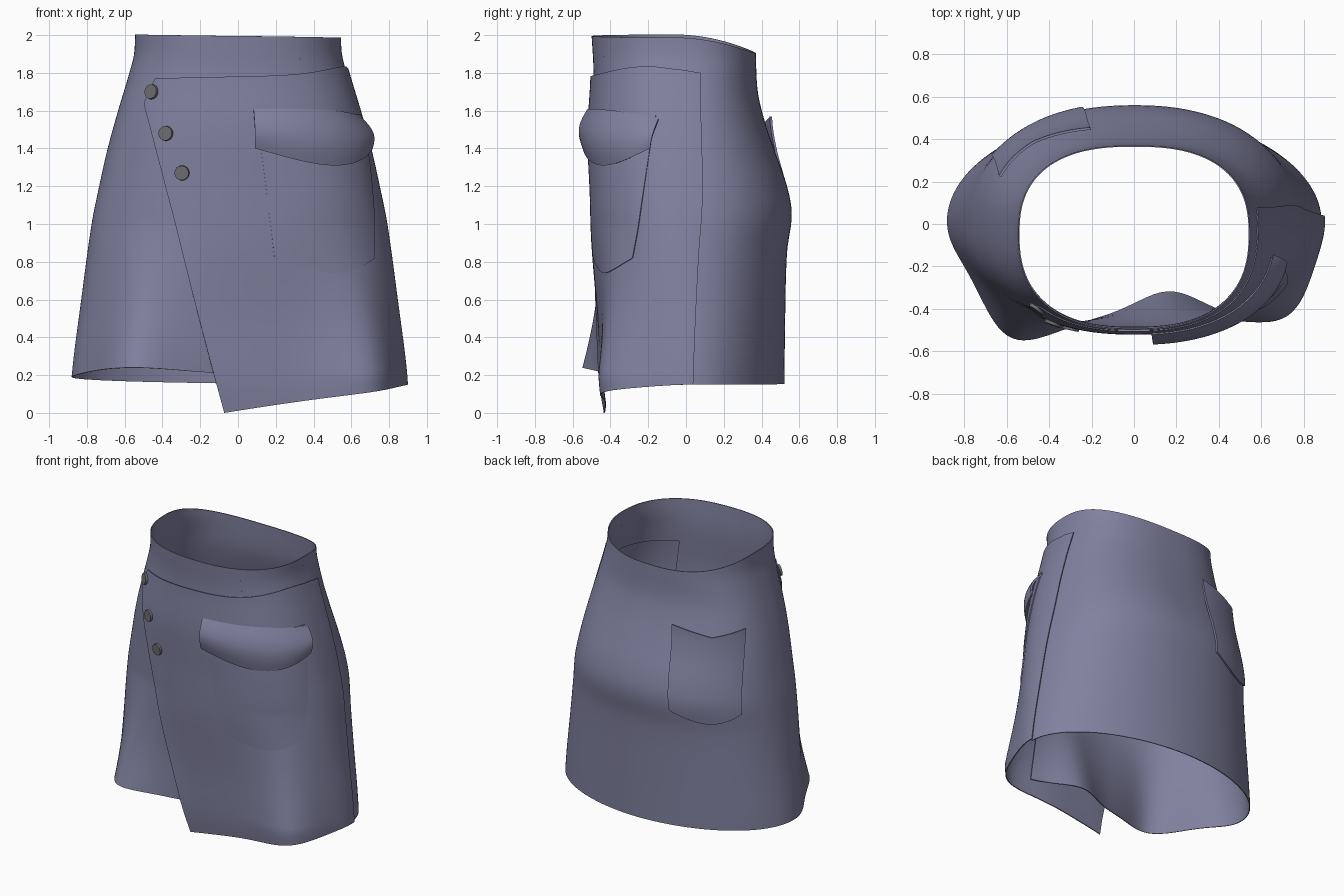
import bpy, bmesh, math
from math import sin, cos, pi, radians, exp
from mathutils import Vector

if "Cube" in bpy.data.objects:
    bpy.data.objects.remove(bpy.data.objects["Cube"])


def curve(pts, x):
    """Smooth interpolation through (position, value) pairs."""
    x = min(max(x, pts[0][0]), pts[-1][0])
    i = 0
    while i < len(pts) - 2 and x > pts[i + 1][0]:
        i += 1

    def slope(k):
        a, b = pts[max(k - 1, 0)], pts[min(k + 1, len(pts) - 1)]
        return (b[1] - a[1]) / (b[0] - a[0])
    (x0, y0), (x1, y1) = pts[i], pts[i + 1]
    h = x1 - x0
    s = (x - x0) / h
    return ((2*s**3 - 3*s*s + 1) * y0 + (s**3 - 2*s*s + s) * h * slope(i)
            + (3*s*s - 2*s**3) * y1 + (s**3 - s*s) * h * slope(i + 1))


def lerp(a, b, s):
    return a + (b - a) * s


# Silhouette profiles by height
WIDTH = [(0, .885), (.2, .88), (.6, .83), (1, .775), (1.2, .735), (1.4, .69),
         (1.6, .635), (1.8, .575), (1.9, .55), (2, .545)]
FRONT = [(0, -.41), (.15, -.43), (.5, -.45), (.9, -.485), (1.2, -.495),
         (1.5, -.505), (1.8, -.49), (2, -.50)]
BACK = [(0, .52), (.5, .525), (.85, .535), (1.05, .56), (1.2, .535), (1.4, .465),
        (1.55, .415), (1.7, .38), (1.9, .37), (2, .37)]


def front_power(z):
    return lerp(2.0, 2.4, min(z / 1.8, 1))


def angle_gap(t, deg):
    return (math.degrees(t) - deg + 180) % 360 - 180


def skin(t, z, off=0.0, under=False):
    """Point of the skirt at angle t and height z, pushed out by off."""
    y0 = lerp(.02, -.05, z / 2)
    a = curve(WIDTH, z) + off
    c, s = cos(t), sin(t)
    if s < 0:
        n, b = front_power(z), y0 - curve(FRONT, z) + off
    else:
        n, b = lerp(1.9, 2.5, min(z / 1.8, 1)), curve(BACK, z) - y0 + off
    x = a * math.copysign(abs(c) ** (2 / n), c)
    y = y0 + b * math.copysign(abs(s) ** (2 / n), s)
    # Drape folds that grow towards the hem
    w = max(0, min(1, (1.0 - z) / .8)) ** 1.3
    folds = [(-44, .06, -.13, 14), (-126, -.05, -.20, 13)]
    if under:
        folds.append((-80, 0, .11, 9))
    for deg, dx, dy, sig in folds:
        g = w * exp(-.5 * (angle_gap(t, deg) / sig) ** 2)
        x, y = x + dx * g, y + dy * g
    return Vector((x, y, z))


def front_angle(x, z, off=0.0):
    """Angle on the front half where the skin has the given x."""
    r = (abs(x) / (curve(WIDTH, z) + off)) ** (front_power(z) / 2)
    return -math.acos(math.copysign(min(r, 1), x))


def material(name, rgb):
    m = bpy.data.materials.new(name)
    m.diffuse_color = (*rgb, 1)
    m.use_nodes = True
    m.node_tree.nodes["Principled BSDF"].inputs["Base Color"].default_value = m.diffuse_color
    return m


FABRIC = material("slate_fabric", (.22, .22, .35))
METAL = material("grey_button", (.15, .15, .16))


def finish(name, bm, mat, thick=0):
    me = bpy.data.meshes.new(name)
    bm.to_mesh(me)
    bm.free()
    ob = bpy.data.objects.new(name, me)
    bpy.context.collection.objects.link(ob)
    me.materials.append(mat)
    bpy.ops.object.select_all(action='DESELECT')
    ob.select_set(True)
    bpy.context.view_layer.objects.active = ob
    if thick:
        mod = ob.modifiers.new("thickness", 'SOLIDIFY')
        mod.thickness, mod.offset = thick, -1
        bpy.ops.object.modifier_apply(modifier=mod.name)
    bpy.ops.object.shade_smooth_by_angle(angle=radians(40))


def patch(name, fn, nu, nv, thick):
    """Cloth sheet from fn(u, v), with u round the body and v upwards."""
    bm = bmesh.new()
    g = [[bm.verts.new(fn(i / nu, j / nv)) for j in range(nv + 1)] for i in range(nu + 1)]
    for i in range(nu):
        for j in range(nv):
            bm.faces.new((g[i][j], g[i+1][j], g[i+1][j+1], g[i][j+1]))
    finish(name, bm, FABRIC, thick)


def waist_top(t):
    return 1.995 - .09 * max(0, sin(t)) ** 1.5 - .008 * cos(t)


# Back, left side and underlap in one sheet
HEM = [(0, .15), (90, .155), (180, .19), (234, .24), (265, .21), (302, .2)]


def body(u, v):
    t = radians(302 * u)
    return skin(t, lerp(curve(HEM, 302 * u), waist_top(t), v), 0, True)


patch("skirt_body", body, 150, 48, .006)


# Remaining front part of the waistband
def band(u, v):
    t = radians(lerp(-58, 0, u))
    return skin(t, lerp(1.68, waist_top(t), v))


patch("front_waistband", band, 36, 10, .006)


# Wrap panel with slanted free edge and cut top corner
def edge_x(z):
    return lerp(-.07, -.50, z / 1.64) if z < 1.64 else -.50 + .46 * (z - 1.64)


def panel(u, v):
    top = curve([(0, 1.77), (.45, 1.79), (.8, 1.835), (1, 1.80)], u)
    z = lerp(.15 * sin(u * pi / 2), top, v)
    t = lerp(front_angle(edge_x(z), z, .016), radians(lerp(2, 12, z / 1.8)), u)
    return skin(t, z, .016)


patch("front_wrap_panel", panel, 80, 60, .006)


# Front pocket bag and its flap
def pocket(u, v):
    z = lerp(.82 - .08 * sin(pi * u), 1.58, v)
    s = (z - .8) / .8
    t = radians(lerp(lerp(-78, -84, s), lerp(-31, -11, s), u))
    return skin(t, z, .022 + .018 * sin(pi * u) * sin(pi * v))


def flap(u, v):
    z = lerp(1.40 - .09 * sin(pi * u), 1.61 - .05 * u ** 3, v)
    t = radians(lerp(-85, lerp(-15, -10, v), u))
    return skin(t, z, lerp(.045, .022, v) + .03 * sin(pi * v))


patch("front_pocket", pocket, 40, 30, .012)
patch("front_pocket_flap", flap, 40, 16, .012)


# Back pocket, standing away from the body at its V-shaped mouth
def back_pocket(u, v):
    dip = 1 - abs(2 * u - 1)
    z = lerp(1.0 - .07 * sin(pi * u), 1.57 - .05 * dip, v)
    t = radians(lerp(lerp(106, 103, v), lerp(147, 153, v), u))
    return skin(t, z, .012 + .045 * v ** 3)


patch("back_pocket", back_pocket, 24, 24, .012)

# Three buttons along the slanted edge
for k, (x, z) in enumerate([(-.455, 1.70), (-.38, 1.48), (-.295, 1.27)]):
    t = front_angle(x, z, .016)
    p = skin(t, z, .022)
    n = (skin(t + .03, z) - skin(t - .03, z)).cross(skin(t, z + .03) - skin(t, z - .03)).normalized()
    bm = bmesh.new()
    bmesh.ops.create_cone(bm, cap_ends=True, segments=24, radius1=.04, radius2=.038, depth=.016)
    bm.transform(n.to_track_quat('Z', 'Y').to_matrix().to_4x4())
    bmesh.ops.translate(bm, verts=bm.verts, vec=p)
    finish(f"button_{k + 1}", bm, METAL)
